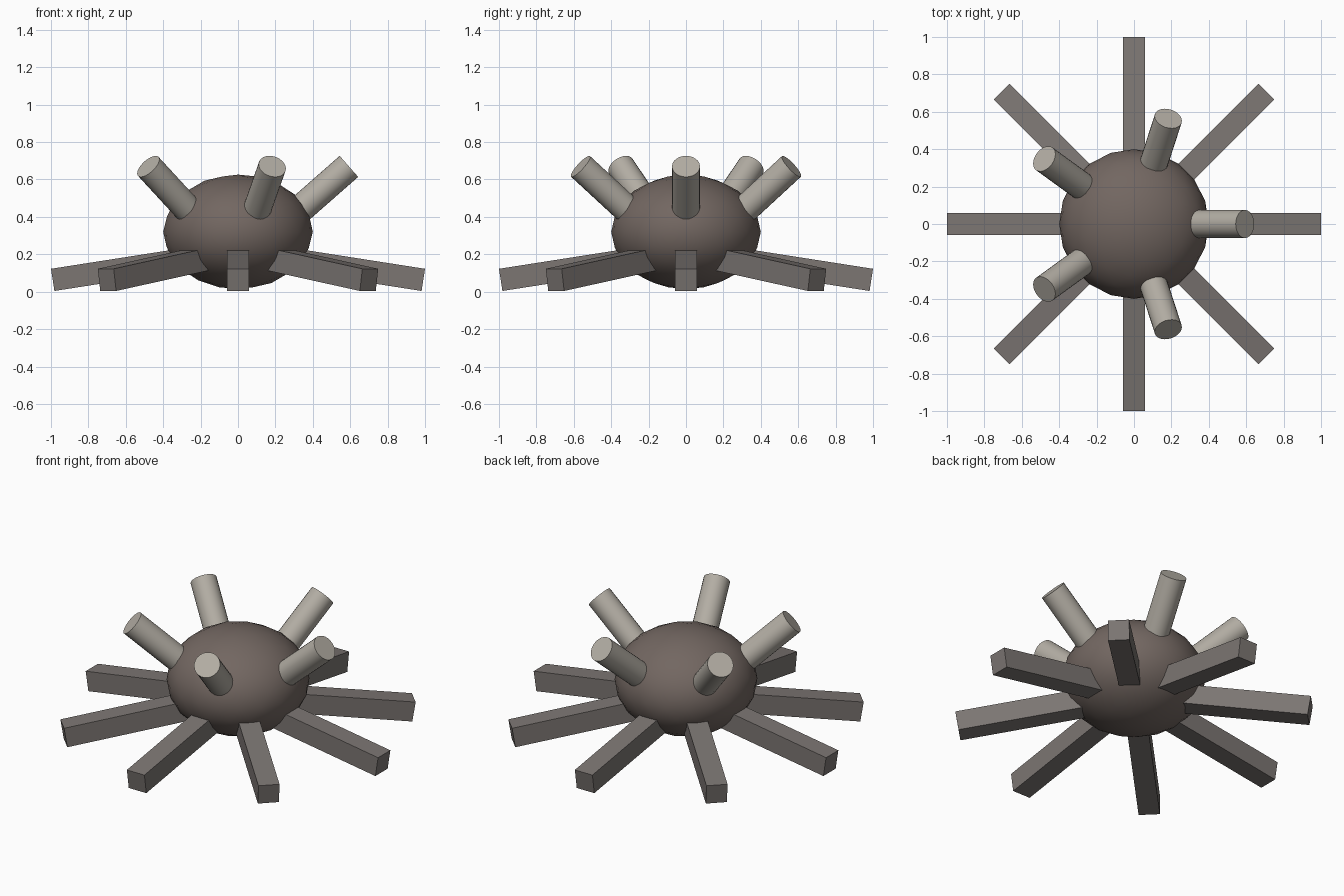
import bpy
from math import pi, sin, cos, radians
from mathutils import Vector

if "Cube" in bpy.data.objects:
    bpy.data.objects.remove(bpy.data.objects["Cube"])


def material(name, rgb):
    m = bpy.data.materials.new(name)
    m.diffuse_color = (*rgb, 1)
    m.use_nodes = True
    m.node_tree.nodes["Principled BSDF"].inputs["Base Color"].default_value = m.diffuse_color
    return m


body_mat = material("brown_shell", (0.17, 0.135, 0.12))
leg_mat = material("dark_stone", (0.20, 0.18, 0.17))
tube_mat = material("pale_stone", (0.45, 0.42, 0.37))


def finish(name, mat, smooth=None):
    ob = bpy.context.object
    ob.name = name
    ob.data.materials.append(mat)
    if smooth:
        bpy.ops.object.shade_smooth_by_angle(angle=radians(smooth))
    return ob


# Squashed round body
bpy.ops.mesh.primitive_ico_sphere_add(subdivisions=3, radius=0.4, location=(0, 0, 0.32))
bpy.context.object.scale = (1, 1, 0.765)
finish("body", body_mat, 60)

# Eight square legs sloping down to the ground
W, L, tilt = 0.12, 0.8, 0.155
for i in range(8):
    a = i * pi / 4
    # leg centre, worked back from the top outer edge at radius 1
    r = 1 - L / 2 * cos(tilt) - W / 2 * sin(tilt)
    z = L / 2 * sin(tilt) + W / 2 * cos(tilt) + 0.004
    bpy.ops.mesh.primitive_cube_add(size=1, location=(r * cos(a), r * sin(a), z),
                                    rotation=(0, tilt, a))
    bpy.context.object.scale = (L, W, W)
    finish(f"leg_{i + 1}", leg_mat)

# Five round tubes leaning outwards from the upper body
H, lean = 0.42, 0.85
for i in range(5):
    a = i * 2 * pi / 5
    r = 0.593 - H / 2 * sin(lean)
    z = 0.67 - H / 2 * cos(lean)
    bpy.ops.mesh.primitive_cylinder_add(vertices=24, radius=0.075, depth=H,
                                        location=(r * cos(a), r * sin(a), z),
                                        rotation=(0, lean, a))
    finish(f"tube_{i + 1}", tube_mat, 40)
